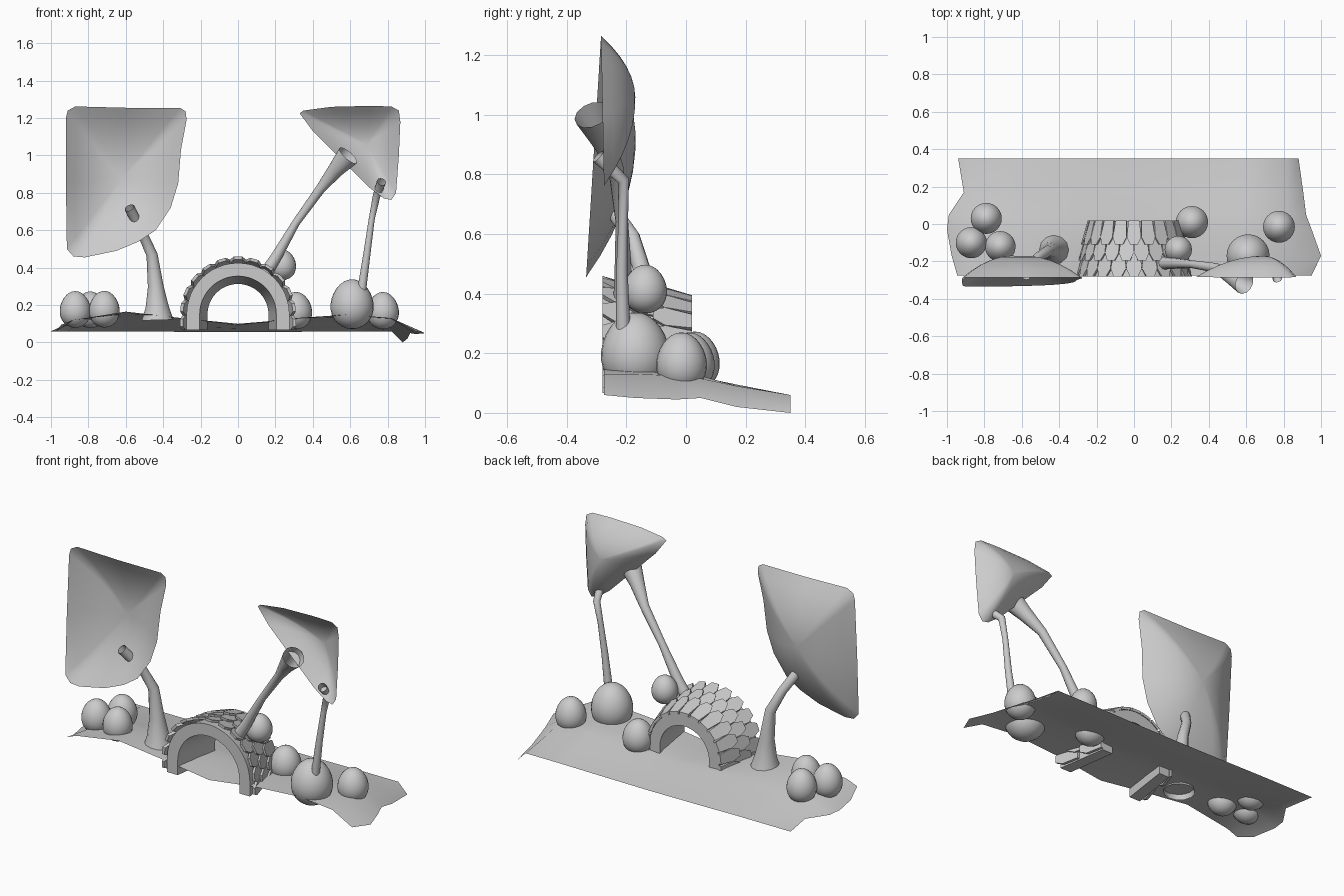
import bpy, bmesh, math
from mathutils import Vector

if "Cube" in bpy.data.objects:
    bpy.data.objects.remove(bpy.data.objects["Cube"])


def add_object(name, verts, faces, angle=40):
    mesh = bpy.data.meshes.new(name)
    mesh.from_pydata([tuple(v) for v in verts], [], faces)
    bm = bmesh.new()
    bm.from_mesh(mesh)
    bmesh.ops.recalc_face_normals(bm, faces=bm.faces)
    bm.to_mesh(mesh)
    bm.free()
    ob = bpy.data.objects.new(name, mesh)
    bpy.context.collection.objects.link(ob)
    bpy.ops.object.select_all(action='DESELECT')
    ob.select_set(True)
    bpy.context.view_layer.objects.active = ob
    bpy.ops.object.shade_smooth_by_angle(angle=math.radians(angle))
    return ob


# Ground: thin open sheet, falling away to the back and at both ends
inner = [-.88, -.6, -.3, 0, .3, .6, .82]
rows = [  # y, left x, right x, heights across
    (-.275, -.945, .95, [.095, .12, .165, .13, .09, .13, .15, .13, .06]),
    (-.17, -.975, 1.0, [.06, .12, .155, .13, .095, .13, .145, .13, .05]),
    (-.03, -1.0, .95, [.06, .115, .14, .125, .10, .125, .135, .125, .045]),
    (.05, -.99, .92, [.06, .105, .12, .11, .10, .11, .125, .115, .05]),
    (.17, -.91, .905, [.06, .085, .095, .085, .075, .085, .09, .09, .02]),
    (.35, -.94, .88, [.06, .06, .06, .057, .055, .057, .06, .06, 0]),
]
verts = []
for y, left, right, heights in rows:
    xs = [left] + inner + [right]
    xs[1] = max(xs[1], left + .04)
    verts += [(x, y, z) for x, z in zip(xs, heights)]
n = 9
faces = [(j*n+i, j*n+i+1, (j+1)*n+i+1, (j+1)*n+i)
         for j in range(len(rows)-1) for i in range(n-1)]
add_object("ground_sheet", verts, faces, 60)


# Arch: tapered half ring with short straight legs
LEG = .31
CZ = .15


def arch_point(a, r, y):
    if a < 0:
        return (r, y, CZ + a*.27)
    if a > math.pi:
        return (-r, y, CZ - (a - math.pi)*.27)
    return (r*math.cos(a), y, CZ + r*math.sin(a))


def outer_radius(y):
    return .275 - .045*(y + .28)/.3


SEG = 24
angles = [-LEG] + [math.pi*i/SEG for i in range(SEG+1)] + [math.pi + LEG]
verts = []
for a in angles:
    verts += [arch_point(a, .205, -.28), arch_point(a, .275, -.28),
              arch_point(a, .23, .015), arch_point(a, .163, .015)]
faces = [(4*i+k, 4*i+(k+1) % 4, 4*i+4+(k+1) % 4, 4*i+4+k)
         for i in range(len(angles)-1) for k in range(4)]
faces += [(0, 1, 2, 3), tuple(len(verts)-1-k for k in range(4))]
add_object("arch_body", verts, faces, 35)

# Overlapping shingles, staggered row by row
COUNT = 13
step = (math.pi + 2*LEG)/COUNT
verts, faces = [], []
for row, (back, front) in enumerate([(.02, -.11), (-.06, -.195), (-.145, -.28)]):
    shift = .5 if row % 2 else 0
    for i in range(COUNT - (1 if shift else 0)):
        mid = -LEG + (i + .5 + shift)*step
        start = len(verts)
        for lift in (.0, .016):
            for u, t in [(-.42, 0), (.42, 0), (.49, .7), (.25, 1), (-.25, 1), (-.49, .7)]:
                y = back + (front - back)*t
                r = outer_radius(y) + .004 + .017*t + lift
                r -= .008*abs(u)
                verts.append(arch_point(mid + u*step, r, y))
        faces += [tuple(start+k for k in range(6)), tuple(start+6+k for k in range(6))]
        faces += [(start+k, start+(k+1) % 6, start+6+(k+1) % 6, start+6+k) for k in range(6)]
add_object("arch_shingles", verts, faces, 25)


# Canopies: shallow dishes, hollow towards the front
def canopy(name, outline, centre, y_edge, depth):
    rings = 6
    m = len(outline)
    zs = [p[1] for p in outline]
    lo, hi = min(zs), max(zs)
    verts = []
    for j in range(1, rings+1):
        s = j/rings
        for x, z in outline:
            edge = y_edge[0] + (y_edge[1]-y_edge[0])*(z-lo)/(hi-lo)
            mid = sum(y_edge)/2
            y = mid + (edge-mid)*s + depth*(1 - s**2)
            verts.append((centre[0]+(x-centre[0])*s, y, centre[1]+(z-centre[1])*s))
    faces = [(j*m+i, j*m+(i+1) % m, (j+1)*m+(i+1) % m, (j+1)*m+i)
             for j in range(rings-1) for i in range(m)]
    verts.append((centre[0], sum(y_edge)/2 + depth, centre[1]))
    faces += [(len(verts)-1, (i+1) % m, i) for i in range(m)]
    add_object(name, verts, faces, 70)


canopy("left_canopy",
       [(-.92, 1.2), (-.91, 1.24), (-.87, 1.262), (-.6, 1.255), (-.31, 1.255), (-.28, 1.235),
        (-.275, 1.19), (-.305, 1.03), (-.32, .85), (-.36, .72), (-.44, .6), (-.53, .54),
        (-.65, .49), (-.82, .455), (-.88, .46), (-.915, .5), (-.92, .85)],
       (-.62, .88), (-.335, -.285), .14)
canopy("right_canopy",
       [(.33, 1.225), (.35, 1.24), (.5, 1.26), (.7, 1.265), (.82, 1.262), (.86, 1.24),
        (.868, 1.18), (.86, 1.0), (.845, .8), (.82, .762), (.78, .77), (.7, .83),
        (.6, .93), (.5, 1.03), (.4, 1.13)],
       (.69, 1.06), (-.275, -.285), .11)


# Stalks: tapered open tubes along a path of x, y, z, radius
def tube(name, path, sides=12):
    pts = [Vector(p[:3]) for p in path]
    verts = []
    for i, p in enumerate(pts):
        d = (pts[min(i+1, len(pts)-1)] - pts[max(i-1, 0)]).normalized()
        u = d.cross(Vector((0, 1, 0))).normalized()
        v = d.cross(u)
        for k in range(sides):
            a = 2*math.pi*k/sides
            verts.append(p + path[i][3]*(u*math.cos(a) + v*math.sin(a)))
    faces = [(i*sides+k, i*sides+(k+1) % sides, (i+1)*sides+(k+1) % sides, (i+1)*sides+k)
             for i in range(len(pts)-1) for k in range(sides)]
    add_object(name, verts, faces, 60)


tube("left_trunk", [(-.43, -.14, .12, .085), (-.432, -.14, .19, .062), (-.44, -.14, .3, .042),
                    (-.46, -.145, .47, .03), (-.515, -.18, .59, .026), (-.58, -.275, .72, .028)])
tube("middle_stalk", [(.14, -.21, .36, .035), (.2, -.21, .45, .03), (.31, -.215, .64, .021),
                      (.44, -.235, .82, .026), (.52, -.28, .92, .042), (.59, -.315, 1.0, .062)])
tube("right_stalk", [(.66, -.21, .27, .024), (.69, -.215, .48, .019), (.715, -.21, .66, .016),
                     (.74, -.21, .78, .02), (.767, -.295, .86, .025)])

# Egg-shaped stones, slightly narrower at the top
eggs = [(-.79, .03, .175, .083, .098), (-.87, -.10, .177, .083, .098),
        (-.715, -.12, .178, .082, .098), (.61, -.17, .205, .115, .133),
        (.775, -.015, .17, .085, .1), (.31, .01, .17, .086, .1),
        (.237, -.137, .415, .073, .082)]
for i, (x, y, z, r, h) in enumerate(eggs):
    bpy.ops.mesh.primitive_uv_sphere_add(segments=24, ring_count=14, radius=1)
    egg = bpy.context.object
    egg.name = "egg_stone_%d" % (i+1)
    for v in egg.data.vertices:
        k = 1 - .1*v.co.z
        v.co = Vector((x + v.co.x*r*k, y + v.co.y*r*k, z + v.co.z*h))
    bpy.ops.object.shade_smooth_by_angle(angle=math.radians(40))
